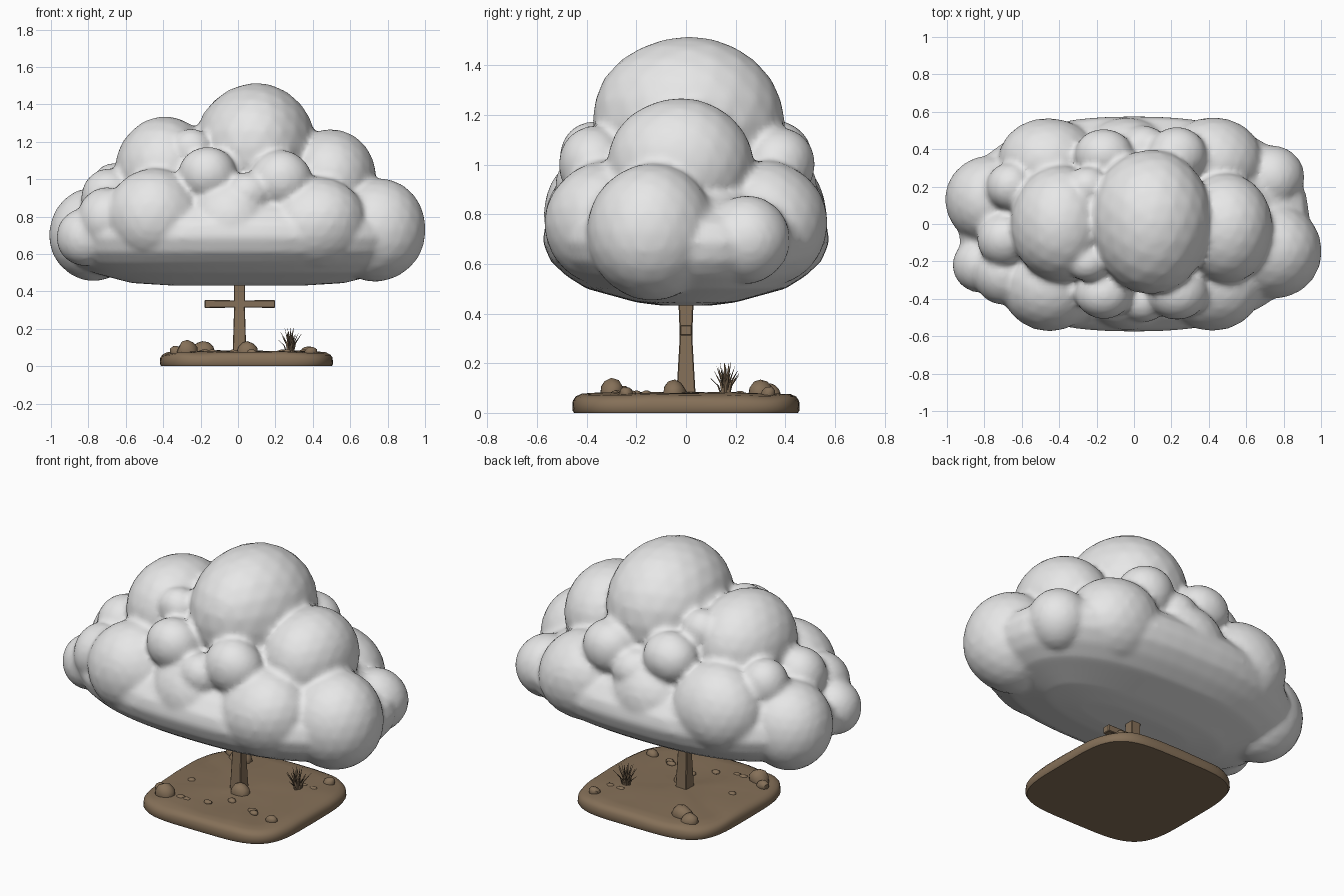
import bpy, bmesh, math, random
from mathutils import Vector, Matrix, noise

if "Cube" in bpy.data.objects:
    bpy.data.objects.remove(bpy.data.objects["Cube"])

random.seed(4)


def material(name, rgb):
    m = bpy.data.materials.new(name)
    m.diffuse_color = (*rgb, 1)
    m.use_nodes = True
    m.node_tree.nodes["Principled BSDF"].inputs["Base Color"].default_value = m.diffuse_color
    return m


WHITE = material("cloud white", (0.8, 0.8, 0.8))
BROWN = material("earth brown", (0.235, 0.162, 0.098))


def finish(bm, name, mat, smooth=None):
    bmesh.ops.recalc_face_normals(bm, faces=bm.faces)
    me = bpy.data.meshes.new(name)
    bm.to_mesh(me)
    bm.free()
    ob = bpy.data.objects.new(name, me)
    bpy.context.collection.objects.link(ob)
    me.materials.append(mat)
    if smooth:
        bpy.ops.object.select_all(action='DESELECT')
        ob.select_set(True)
        bpy.context.view_layer.objects.active = ob
        bpy.ops.object.shade_smooth_by_angle(angle=math.radians(smooth))
    return ob


def skin(bm, loops):
    """Bridge equal loops of vertices and cap both ends."""
    n = len(loops[0])
    for a, b in zip(loops, loops[1:]):
        for i in range(n):
            j = (i + 1) % n
            bm.faces.new((a[i], a[j], b[j], b[i]))
    bm.faces.new(loops[0][::-1])
    bm.faces.new(loops[-1])


def superellipse(bm, z, rx, ry, cx, power, n=64):
    loop = []
    for i in range(n):
        a = 2 * math.pi * i / n
        c, s = math.cos(a), math.sin(a)
        x = math.copysign(abs(c) ** (2 / power), c) * rx
        y = math.copysign(abs(s) ** (2 / power), s) * ry
        loop.append(bm.verts.new((cx + x, y, z)))
    return loop


def blob(bm, centre, radii, sub, rough):
    mat = Matrix.Translation(centre) @ Matrix.Diagonal((*radii, 1))
    for v in bmesh.ops.create_icosphere(bm, subdivisions=sub, radius=1, matrix=mat)['verts']:
        d = v.co - Vector(centre)
        v.co += d * rough * noise.noise(v.co * (0.9 / max(radii)) + Vector(centre) * 7)


# Cloud: lens-shaped underside plus puffs, fused into one skin
bm = bmesh.new()
skin(bm, [superellipse(bm, z, rx, ry, 0, 2.4) for z, rx, ry in [
    (0.432, 0.36, 0.1), (0.445, 0.57, 0.2), (0.5, 0.78, 0.4), (0.55, 0.87, 0.48),
    (0.61, 0.92, 0.545), (0.69, 0.94, 0.578), (0.76, 0.91, 0.565), (0.83, 0.8, 0.51),
    (1.0, 0.5, 0.3)]])
crown = [(0.09, 0.01, 1.17, 0.325), (-0.39, 0, 1.05, 0.265), (0.49, -0.02, 1.0, 0.25)]
ends = [(0.74, -0.14, 0.73, 0.265), (0.74, 0.25, 0.7, 0.17), (-0.77, 0.13, 0.71, 0.24),
        (-0.82, -0.22, 0.69, 0.15), (-0.69, -0.08, 0.9, 0.15), (-0.66, 0.2, 0.95, 0.13),
        (-0.7, -0.27, 0.79, 0.16)]
flanks = [(-0.45, 0.33, 0.8, 0.255), (0.42, 0.33, 0.76, 0.255), (-0.04, 0.35, 0.78, 0.23),
          (-0.16, 0.37, 1.03, 0.145), (0.23, 0.37, 1.0, 0.155), (0.05, 0.41, 0.92, 0.12),
          (-0.25, 0.2, 1.16, 0.11)]
for x, y, z, r in crown:
    blob(bm, (x, y, z), (r, r * 1.2, r * 1.08), 3, 0.035)
for x, y, z, r in ends:
    blob(bm, (x, y, z), (r, r, r * 1.05), 3, 0.035)
for x, y, z, r in flanks:
    for side in (-1, 1):
        blob(bm, (x, y * side, z), (r * 1.07, r * 0.95, r), 3, 0.05)
cloud = finish(bm, "cloud", WHITE)
fuse = cloud.modifiers.new("fuse", 'REMESH')
fuse.mode = 'VOXEL'
fuse.voxel_size = 0.018
fuse.use_smooth_shade = True
soft = cloud.modifiers.new("soften", 'SMOOTH')
soft.factor = 0.5
soft.iterations = 4

# Ground slab with softly uneven top
bm = bmesh.new()
skin(bm, [superellipse(bm, z, 0.463 * s, 0.458 * s, 0.045, 4.2) for z, s in [
    (0, 0.985), (0.012, 1), (0.045, 0.995), (0.062, 0.97), (0.073, 0.92),
    (0.077, 0.8), (0.076, 0.6), (0.079, 0.4), (0.082, 0.2), (0.084, 0.05)]])
for v in bm.verts:
    if v.co.z > 0.04:
        v.co.z += 0.012 * noise.noise(v.co * 6)
finish(bm, "ground_slab", BROWN, 50)


def beam(name, sections, place):
    """Four-sided beam; sections are (position, half width, half depth)."""
    bm = bmesh.new()
    skin(bm, [[bm.verts.new(place(t, w * i, d * j))
               for i, j in ((-1, -1), (1, -1), (1, 1), (-1, 1))] for t, w, d in sections])
    bmesh.ops.bevel(bm, geom=list(bm.edges), offset=0.004, segments=1, affect='EDGES')
    finish(bm, name, BROWN, 30)


# Post and crossbar
beam("post", [(0.05, 0.037, 0.04), (0.31, 0.029, 0.025), (0.46, 0.031, 0.031)],
     lambda t, w, d: (0.008 + w, d, t))
beam("crossbar", [(-0.178, 0.022, 0.024), (0.01, 0.019, 0.027), (0.198, 0.021, 0.024)],
     lambda t, w, d: (t, d, 0.333 + w))

# Stones on the slab (x, y, size), then scattered flat pebbles
bm = bmesh.new()
for x, y, w in [(0.05, -0.045, 0.06), (-0.27, -0.3, 0.06), (-0.33, -0.25, 0.035),
                (-0.19, 0.3, 0.065), (-0.26, 0.34, 0.05), (0.39, -0.24, 0.034),
                (0.37, 0.33, 0.034)]:
    blob(bm, (x, y, 0.076), (w, w * 0.85, w * 0.95), 2, 0.25)
for i in range(10):
    x, y = random.uniform(-0.3, 0.4), random.uniform(-0.36, 0.36)
    blob(bm, (x, y, 0.076), (0.025, 0.02, 0.014), 2, 0.25)
finish(bm, "stones", BROWN, 35)

# Grass tuft: curved blades with a triangular section
bm = bmesh.new()
for i in range(18):
    f = i / 17
    a = i * 2.4
    lean = 0.012 + 0.05 * f
    h = random.uniform(0.11, 0.15) - 0.05 * f
    out = Vector((math.cos(a), math.sin(a), 0))
    side = Vector((-out.y, out.x, 0))
    root = Vector((0.28, 0.16, 0.07)) + out * 0.012 * (f + 0.3)
    rows = []
    for t, w in ((0, 0.008), (0.5, 0.007), (1, 0.0006)):
        p = root + out * lean * t * t + Vector((0, 0, h * t))
        rows.append([bm.verts.new(p + k) for k in (side * w, -side * w, out * w * 0.8)])
    skin(bm, rows)
finish(bm, "grass_tuft", BROWN)
